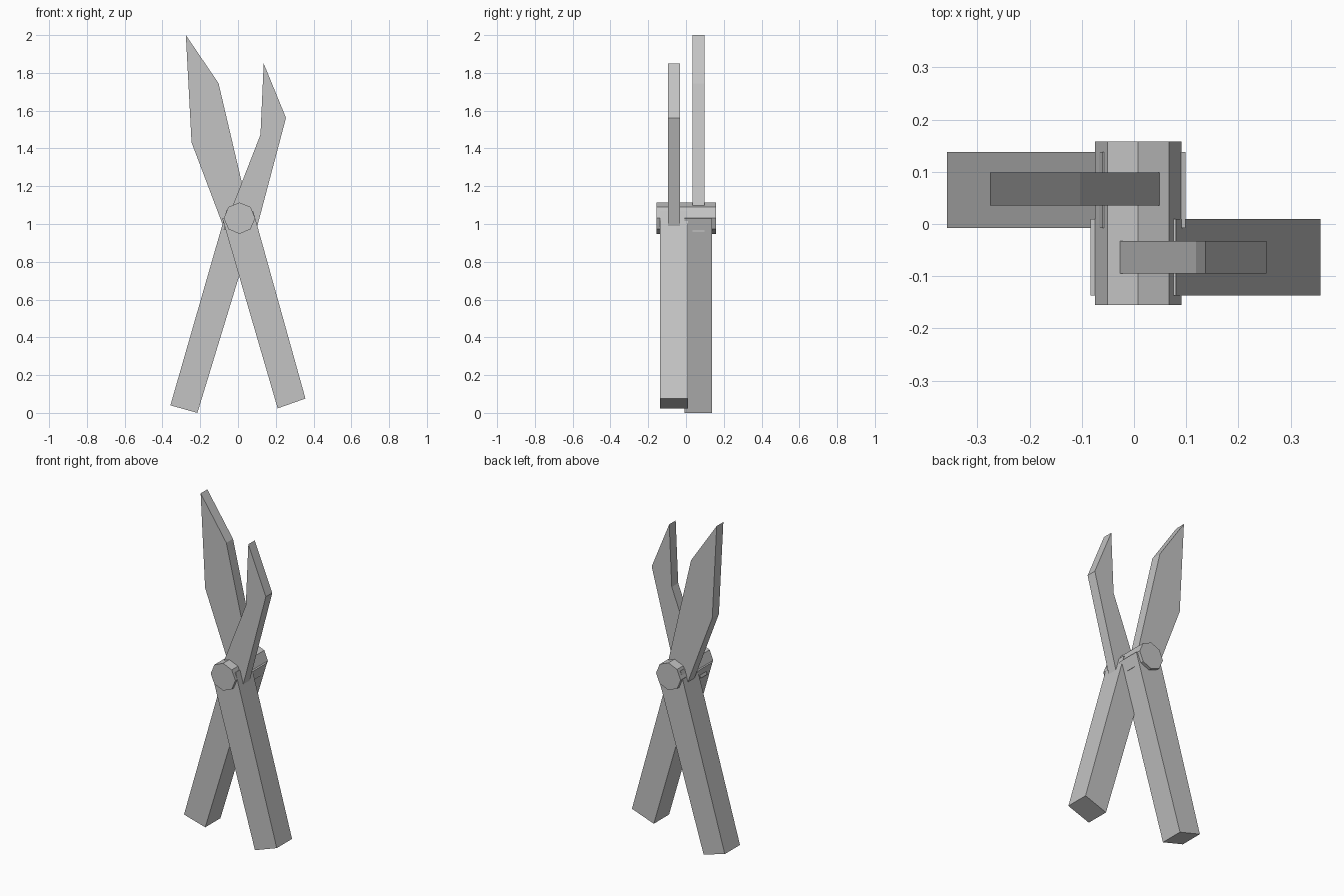
import bpy
import bmesh
import math

cube = bpy.data.objects.get("Cube")
if cube:
    bpy.data.objects.remove(cube, do_unlink=True)

GREY = (0.55, 0.55, 0.55, 1.0)
metal = bpy.data.materials.new("plain grey")
metal.use_nodes = True
metal.diffuse_color = GREY
metal.node_tree.nodes["Principled BSDF"].inputs["Base Color"].default_value = GREY


def slab(name, profile, y_front, y_back):
    """Extrude an x-z outline from y_front to y_back."""
    bm = bmesh.new()
    face = bm.faces.new([bm.verts.new((x, y_front, z)) for x, z in profile])
    extruded = bmesh.ops.extrude_face_region(bm, geom=[face])
    moved = [v for v in extruded["geom"] if isinstance(v, bmesh.types.BMVert)]
    bmesh.ops.translate(bm, verts=moved, vec=(0, y_back - y_front, 0))
    bmesh.ops.recalc_face_normals(bm, faces=bm.faces)
    mesh = bpy.data.meshes.new(name)
    bm.to_mesh(mesh)
    bm.free()
    mesh.materials.append(metal)
    obj = bpy.data.objects.new(name, mesh)
    bpy.context.collection.objects.link(obj)
    return obj


# Crossed handles, one in front of the other
slab("front_handle", [(0.21, 0.024), (0.357, 0.076), (0.08, 1.07), (-0.083, 1.03)],
     -0.137, 0.01)
slab("back_handle", [(-0.358, 0.04), (-0.215, 0.0), (0.099, 1.03), (-0.06, 1.075)],
     -0.008, 0.138)

# Pointed blades: inner and outer edges meet at the tip
slab("front_blade", [(0.136, 1.85), (0.119, 1.473), (-0.077, 0.97),
                     (0.1, 0.98), (0.254, 1.562)], -0.095, -0.033)
slab("back_blade", [(-0.276, 2.0), (-0.246, 1.432), (-0.075, 0.98),
                    (0.081, 0.96), (-0.103, 1.745)], 0.035, 0.099)

# Eight-sided pivot pin with a corner at the top
pin = [(0.008 + 0.083 * math.sin(i * math.pi / 4),
        1.031 + 0.083 * math.cos(i * math.pi / 4)) for i in range(8)]
slab("pivot_pin", pin, -0.155, 0.158)
